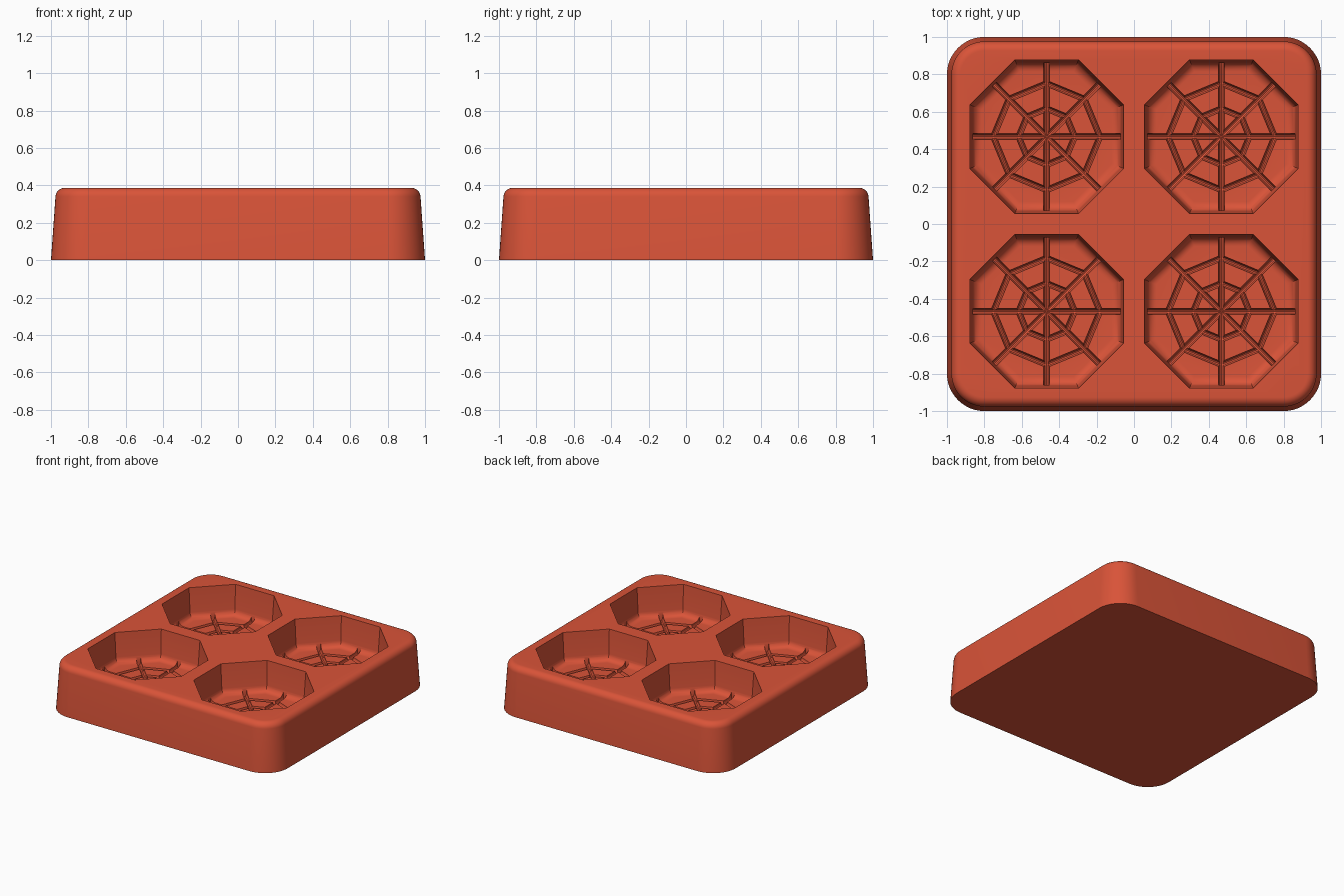
import bpy, bmesh
from math import cos, sin, pi, radians
from mathutils import Vector

if "Cube" in bpy.data.objects:
    bpy.data.objects.remove(bpy.data.objects["Cube"])

HEIGHT = 0.387
FLOOR = 0.15
CENTRES = [Vector((x, y, 0)) for x in (-0.467, 0.467) for y in (-0.467, 0.467)]

clay = bpy.data.materials.new("terracotta_red")
clay.use_nodes = True
clay.diffuse_color = (0.70, 0.088, 0.04, 1)
clay.node_tree.nodes["Principled BSDF"].inputs["Base Color"].default_value = clay.diffuse_color


def loft(bm, rings, closed=False):
    """Skin a list of point rings; cap the ends unless the loft is closed."""
    rows = [[bm.verts.new(p) for p in ring] for ring in rings]
    n = len(rows[0])
    pairs = list(zip(rows, rows[1:])) + ([(rows[-1], rows[0])] if closed else [])
    for a, b in pairs:
        for i in range(n):
            j = (i + 1) % n
            bm.faces.new((a[i], a[j], b[j], b[i]))
    if not closed:
        bm.faces.new(rows[0][::-1])
        bm.faces.new(rows[-1])


def make_object(name, bm):
    bmesh.ops.recalc_face_normals(bm, faces=bm.faces)
    mesh = bpy.data.meshes.new(name)
    bm.to_mesh(mesh)
    bm.free()
    mesh.materials.append(clay)
    ob = bpy.data.objects.new(name, mesh)
    bpy.context.collection.objects.link(ob)
    return ob


def rounded_square(half, radius, z, steps=12):
    points = []
    for k, (sx, sy) in enumerate([(1, 1), (-1, 1), (-1, -1), (1, -1)]):
        for i in range(steps + 1):
            a = (k + i / steps) * pi / 2
            points.append(Vector((sx * (half - radius) + radius * cos(a),
                                  sy * (half - radius) + radius * sin(a), z)))
    return points


def octagon(centre, apothem, z):
    r = apothem / cos(pi / 8)
    return [centre + Vector((r * cos((i + 0.5) * pi / 4), r * sin((i + 0.5) * pi / 4), z))
            for i in range(8)]


def groove_section(width, depth):
    """Slot with a rounded bottom, as (sideways, height) pairs."""
    arc = [(width * cos(a), FLOOR - depth * sin(a)) for a in (i * pi / 6 for i in range(7))]
    return [(width, FLOOR + 0.07)] + arc + [(-width, FLOOR + 0.07)]


# Tray block: drafted sides and a rounded upper rim
bm = bmesh.new()
fillet = 0.05
profile = [(1.0, 0)]
for i in range(9):
    a = radians(4 + 86 * i / 8)
    profile.append((0.926 + fillet * cos(a), HEIGHT - fillet + fillet * sin(a)))
loft(bm, [rounded_square(h, 0.2 - (1 - h), z) for h, z in profile])
tray = make_object("mould_tray", bm)

# Octagonal cavities: drafted walls filleted into a flat floor
cutters = []
bm = bmesh.new()
wall = [(0.416, HEIGHT + 0.06), (0.411, HEIGHT)]
for i in range(8):
    a = radians(4 + 86 * i / 7)
    wall.append((0.348 + fillet * cos(a), FLOOR + fillet - fillet * sin(a)))
for c in CENTRES:
    loft(bm, [octagon(c, r, z) for r, z in wall])
cutters.append(make_object("cavity_cutter", bm))

# Two ring grooves in every cavity floor
bm = bmesh.new()
for c in CENTRES:
    for radius in (0.15, 0.285):
        rings = []
        for k in range(8):
            a = k * pi / 4
            rings.append([c + Vector(((radius + s / cos(pi / 8)) * cos(a),
                                      (radius + s / cos(pi / 8)) * sin(a), z))
                          for s, z in groove_section(0.015, 0.028)])
        loft(bm, rings, closed=True)
cutters.append(make_object("ring_groove_cutter", bm))

# Four straight grooves crossing each cavity, giving eight spokes
for k in range(4):
    a = k * pi / 4
    along, side = Vector((cos(a), sin(a), 0)), Vector((-sin(a), cos(a), 0))
    bm = bmesh.new()
    for c in CENTRES:
        loft(bm, [[c + along * e + side * s + Vector((0, 0, z))
                   for s, z in groove_section(0.016, 0.032)] for e in (-0.395, 0.395)])
    cutters.append(make_object("spoke_groove_cutter", bm))

# Carve the tray and discard the cutters
bpy.ops.object.select_all(action="DESELECT")
bpy.context.view_layer.objects.active = tray
tray.select_set(True)
for cutter in cutters:
    cutter.hide_render = True
    mod = tray.modifiers.new(cutter.name, "BOOLEAN")
    mod.operation = "DIFFERENCE"
    mod.solver = "EXACT"
    mod.object = cutter
    bpy.ops.object.modifier_apply(modifier=mod.name)
for cutter in cutters:
    bpy.data.objects.remove(cutter)

bpy.ops.object.shade_smooth_by_angle(angle=radians(30))
